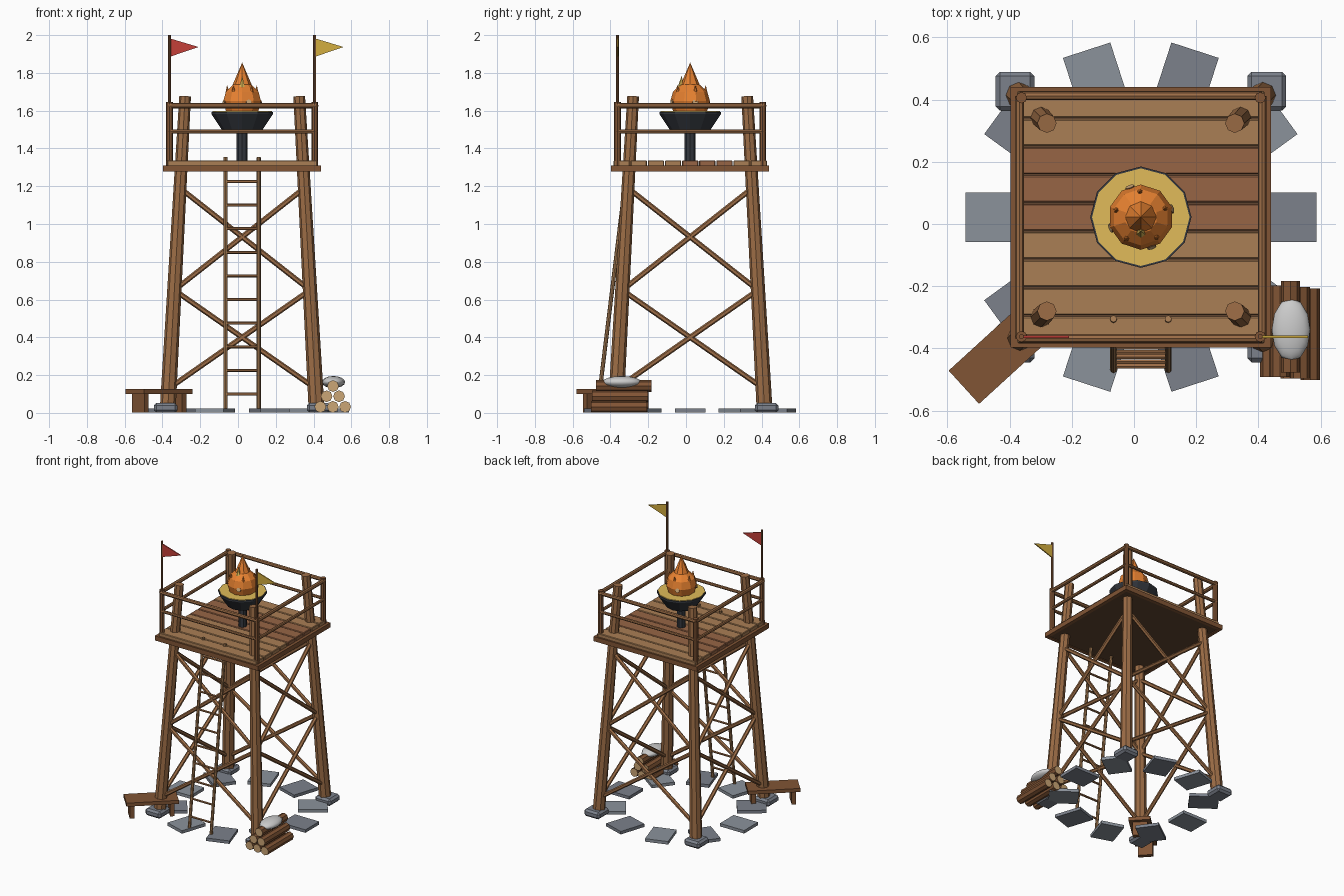
import bpy, math
from mathutils import Vector

if "Cube" in bpy.data.objects:
    bpy.data.objects.remove(bpy.data.objects["Cube"])

C = 0.022  # tower axis in x and y

def mat(name, r, g, b):
    m = bpy.data.materials.new(name)
    m.diffuse_color = (r, g, b, 1)
    m.use_nodes = True
    m.node_tree.nodes["Principled BSDF"].inputs["Base Color"].default_value = m.diffuse_color
    return m

WOOD = mat("wood", .33, .15, .06)
DARK = mat("dark_wood", .22, .09, .035)
UNDER = mat("deck_under", .12, .06, .03)
PLANK = mat("plank", .40, .21, .09)
PLANK2 = mat("plank_dark", .31, .13, .06)
TAN = mat("cut_wood", .60, .38, .18)
STONE = mat("stone", .20, .22, .26)
SLAB = mat("slab", .26, .29, .33)
IRON = mat("iron", .035, .04, .05)
EMBER = mat("ember", .75, .50, .10)
FIRE = mat("fire", .80, .22, .03)
RED = mat("red_cloth", .55, .05, .04)
GOLD = mat("gold_cloth", .65, .42, .05)
CLOTH = mat("sack_cloth", .75, .75, .75)

def finish(name, m):
    o = bpy.context.object
    o.name = name
    o.data.materials.append(m)
    return o

def pole(name, a, b, r1, m, r2=None, n=8, ends=None):
    a, b = Vector(a), Vector(b)
    d = b - a
    bpy.ops.mesh.primitive_cone_add(vertices=n, radius1=r1, radius2=r1 if r2 is None else r2,
                                    depth=d.length, location=(a + b) / 2,
                                    rotation=d.to_track_quat('Z', 'Y').to_euler())
    o = finish(name, m)
    if ends:  # pale cut ends
        o.data.materials.append(ends)
        for p in o.data.polygons:
            if len(p.vertices) == n and n != 4:
                p.material_index = 1
    return o

def box(name, loc, size, m, rot=0, bevel=0):
    bpy.ops.mesh.primitive_cube_add(size=1, location=loc, rotation=(0, 0, rot))
    o = finish(name, m)
    o.scale = size
    if bevel:
        bpy.ops.object.transform_apply(location=False, rotation=False, scale=True)
        b = o.modifiers.new("bevel", 'BEVEL')
        b.width = bevel
        b.segments = 1
    return o

def ball(name, loc, size, m, seg=10, rings=6):
    bpy.ops.mesh.primitive_uv_sphere_add(segments=seg, ring_count=rings, radius=1, location=loc)
    o = finish(name, m)
    o.scale = size
    return o

def leg_at(sx, sy, z):
    k = .395 - .0555 * z
    return (C + sx * k, C + sy * k, z)

# legs on stone footings, railing posts
corners = [(-1, -1), (1, -1), (1, 1), (-1, 1)]
for sx, sy in corners:
    pole("leg", leg_at(sx, sy, .03), leg_at(sx, sy, 1.676), .042, WOOD, .031)
    box("footing", (C + sx * .405, C + sy * .405, .027), (.125, .125, .052), STONE, bevel=.014)
    pole("rail_post", (C + sx * .384, C + sy * .384, 1.30), (C + sx * .384, C + sy * .384, 1.645), .018, DARK)

# crossed braces and railings on the four sides
for i in range(4):
    p, q = corners[i], corners[(i + 1) % 4]
    for lo, hi in ((.13, .65), (.65, 1.19)):
        pole("brace", leg_at(*p, lo), leg_at(*q, hi), .014, WOOD, n=6)
        pole("brace", leg_at(*q, lo), leg_at(*p, hi), .014, WOOD, n=6)
    for z, r in ((1.626, .014), (1.49, .011)):
        pole("rail", (C + p[0] * .39, C + p[1] * .39, z), (C + q[0] * .39, C + q[1] * .39, z), r, WOOD)

# deck: underside, rim boards and planks
box("deck_base", (C, C, 1.294), (.81, .81, .026), UNDER)
for s in (-1, 1):
    box("rim_board", (C + s * .406, C, 1.294), (.025, .836, .034), DARK)
    box("rim_board", (C, C + s * .406, 1.294), (.836, .025, .034), DARK)
for i in range(9):
    box("plank", (C, C + (i - 4) * .0907, 1.322), (.795, .086, .03),
        PLANK2 if i in (4, 5, 6) else PLANK, bevel=.004)

# ladder leaning through the front edge
def ladder_y(z):
    return -.47 + .122 * z
for s in (-1, 1):
    pole("ladder_rail", (C + s * .088, ladder_y(0), .005), (C + s * .088, ladder_y(1.353), 1.353), .011, PLANK)
for i in range(10):
    z = .10 + .125 * i
    pole("rung", (C - .09, ladder_y(z), z), (C + .09, ladder_y(z), z), .008, WOOD, n=6)

# brazier with embers and flame
pole("brazier_stand", (C, C, 1.335), (C, C, 1.50), .029, IRON)
pole("brazier_bowl", (C, C, 1.495), (C, C, 1.582), .105, IRON, .163, n=12)
pole("bowl_rim", (C, C, 1.582), (C, C, 1.593), .163, IRON, n=12)
pole("embers", (C, C, 1.585), (C, C, 1.597), .157, EMBER, n=12)
ball("flame_body", (C, C, 1.65), (.105, .105, .10), FIRE)
pole("flame_tip", (C, C, 1.715), (C, C, 1.855), .06, FIRE, 0)
pole("inner_flame", (C, C - .05, 1.70), (C, C - .045, 1.785), .024, EMBER, 0, n=6)
for i in range(5):
    a = math.radians(20 + 72 * i)
    x, y = math.cos(a), math.sin(a)
    pole("small_flame", (C + .078 * x, C + .078 * y, 1.66), (C + .083 * x, C + .083 * y, 1.735), .022, FIRE, 0, n=6)
for deg in (15, 110, 200, 290):
    a = math.radians(deg)
    x, y = math.cos(a), math.sin(a)
    pole("fire_log", (C, C, 1.61), (C + .105 * x, C + .105 * y, 1.645), .015, DARK, ends=TAN)

# flags on the front posts
for s, m in ((-1, RED), (1, GOLD)):
    x, y = C + s * .384, C - .384
    pole("flag_pole", (x, y, 1.60), (x, y, 2.0), .008, DARK)
    me = bpy.data.meshes.new("flag")
    pts = [(x, y + d, z) if k else (x + .153, y + d, 1.937)
           for d in (-.004, .004) for k, z in ((1, 1.885), (0, 0), (1, 1.983))]
    me.from_pydata(pts, [], [(0, 1, 2), (5, 4, 3), (0, 3, 4, 1), (1, 4, 5, 2), (2, 5, 3, 0)])
    me.materials.append(m)
    bpy.context.collection.objects.link(bpy.data.objects.new("flag", me))

# ring of ground slabs
for i in range(10):
    a = math.radians(36 * i)
    box("slab", (C + .466 * math.cos(a), C + .466 * math.sin(a), .012), (.197, .16, .022),
        SLAB if i % 2 else STONE, rot=a)

# bench at the front left
ang = math.radians(42.4)
bx, by = -.418, -.407
box("bench_seat", (bx, by, .114), (.35, .145, .026), DARK, rot=ang)
for s in (-1, 1):
    box("bench_leg", (bx + s * .135 * math.cos(ang), by + s * .135 * math.sin(ang), .052),
        (.03, .10, .10), DARK, rot=ang)

# firewood pile and sack at the front right
logs = [(.436, .032, -.345), (.502, .032, -.35), (.567, .032, -.355),
        (.469, .088, -.345), (.535, .088, -.35), (.503, .142, -.33)]
for x, z, y in logs:
    pole("firewood", (x, y - .147, z), (x, y + .147, z), .031, DARK, ends=TAN)
ball("sack", (.505, -.34, .163), (.062, .102, .032), CLOTH, 12, 8)
bpy.ops.object.shade_smooth_by_angle()
